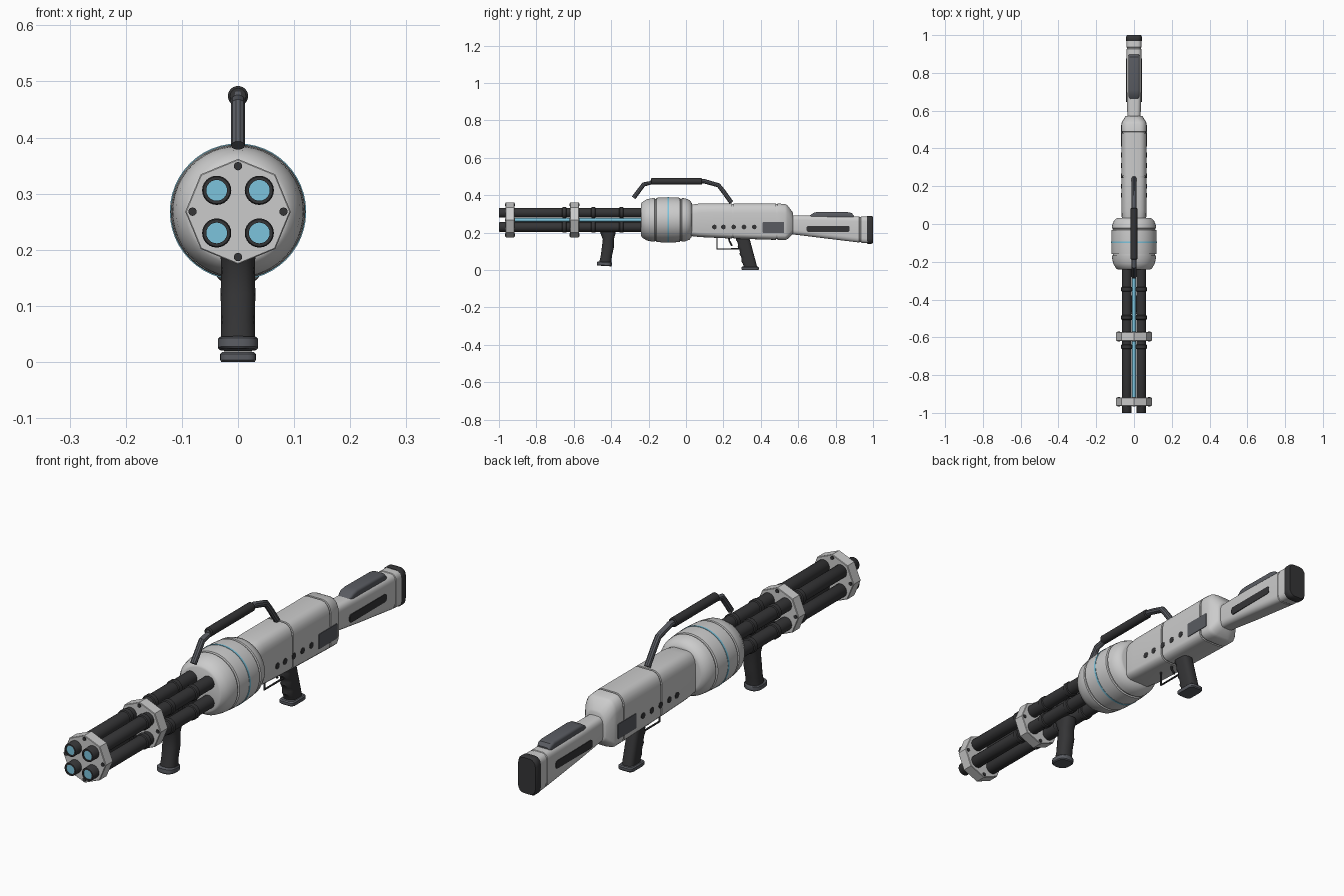
import bpy, bmesh, math
from mathutils import Vector

AX = 0.268  # height of the barrel axis


def mat(name, c):
    m = bpy.data.materials.new(name)
    m.diffuse_color = (*c, 1)
    return m


LIGHT = mat("light_shell", (0.62, 0.62, 0.64))
DARK = mat("dark_rubber", (0.035, 0.035, 0.037))
SLATE = mat("slate", (0.1, 0.105, 0.12))
BLUE = mat("blue_glow", (0.2, 0.55, 0.72))


def finish(o, m, angle=35):
    o.data.materials.append(m)
    bpy.ops.object.select_all(action='DESELECT')
    o.select_set(True)
    bpy.context.view_layer.objects.active = o
    if o.type == 'CURVE':
        bpy.ops.object.convert(target='MESH')
    bpy.ops.object.shade_smooth_by_angle(angle=math.radians(angle))
    return bpy.context.object


def loft(name, rings, m, angle=35):
    """Skin a list of equal-length point rings and cap both ends."""
    bm = bmesh.new()
    vs = [[bm.verts.new(p) for p in r] for r in rings]
    n = len(vs[0])
    for a, b in zip(vs, vs[1:]):
        for i in range(n):
            bm.faces.new((a[i], a[(i + 1) % n], b[(i + 1) % n], b[i]))
    bm.faces.new(vs[0])
    bm.faces.new(vs[-1])
    bmesh.ops.recalc_face_normals(bm, faces=bm.faces)
    me = bpy.data.meshes.new(name)
    bm.to_mesh(me)
    bm.free()
    o = bpy.data.objects.new(name, me)
    bpy.context.collection.objects.link(o)
    return finish(o, m, angle)


def turned(name, prof, m, x=0, z=AX, n=24, angle=35):
    """Lathe along y: profile of (y, radius)."""
    return loft(name, [[(x + r * math.cos(2 * math.pi * i / n), y, z + r * math.sin(2 * math.pi * i / n))
                        for i in range(n)] for y, r in prof], m, angle)


def rrect(hu, v0, v1, ru, rt, rb, n=4):
    """Rounded rectangle with elliptical corners."""
    pts = []
    for su, sv, a0 in ((1, 1, 0), (-1, 1, 90), (-1, -1, 180), (1, -1, 270)):
        rv = rt if sv > 0 else rb
        cu, cv = su * (hu - ru), (v1 - rv if sv > 0 else v0 + rv)
        for k in range(n + 1):
            a = math.radians(a0 + 90 * k / n)
            pts.append((cu + ru * math.cos(a), cv + rv * math.sin(a)))
    return pts


def body(name, stations, m, ru, rt, rb):
    """Loft along y: stations of (y, half width, z low, z high)."""
    return loft(name, [[(u, y, v) for u, v in rrect(h, a, b, ru, rt, rb)] for y, h, a, b in stations], m)


def post(name, stations, m, r=0.02, slope=0):
    """Loft along z: stations of (z, half width, y front, y back)."""
    return loft(name, [[(u, v, z + slope * (v - a)) for u, v in rrect(h, a, b, r, r, r)]
                       for z, h, a, b in stations], m)


def box(name, x, y0, y1, z0, z1, hx, r, m):
    """Rounded side plate, thin in x."""
    ring = rrect((y1 - y0) / 2, z0, z1, r, r, r)
    return loft(name, [[(x + d, (y0 + y1) / 2 + u, v) for u, v in ring] for d in (-hx, hx)], m)


def tube(name, path, r, m):
    c = bpy.data.curves.new(name, 'CURVE')
    c.dimensions = '3D'
    c.bevel_depth, c.bevel_resolution, c.use_fill_caps = r, 3, True
    s = c.splines.new('POLY')
    s.points.add(len(path) - 1)
    for p, (y, z) in zip(s.points, path):
        p.co = (0, y, z, 1)
    o = bpy.data.objects.new(name, c)
    bpy.context.collection.objects.link(o)
    return finish(o, m)


# four barrels with collars and glowing bores
for sx in (-1, 1):
    for sz in (-1, 1):
        x, z = 0.038 * sx, AX + 0.038 * sz
        prof = [(-0.985, 0.0185), (-1.0, 0.0185), (-1.0, 0.024), (-0.997, 0.026)]
        for c in (-0.65, -0.495, -0.345):
            prof += [(c - 0.012, 0.026), (c - 0.009, 0.03), (c + 0.009, 0.03), (c + 0.012, 0.026)]
        turned("barrel", prof + [(-0.22, 0.026)], DARK, x, z)
        turned("muzzle_glow", [(-0.996, 0.0185), (-0.98, 0.0185)], BLUE, x, z)
turned("energy_rod", [(-0.93, 0.01), (-0.22, 0.01)], BLUE, n=16)

# octagonal barrel clamps with bolts
for y in (-0.941, -0.596):
    turned("barrel_clamp", [(y - 0.023, 0.092), (y - 0.021, 0.094), (y + 0.021, 0.094), (y + 0.023, 0.092)],
           LIGHT, n=8, angle=20)
    for k in range(4):
        a = k * math.pi / 2
        turned("clamp_bolt", [(y - 0.026, 0.0075), (y + 0.026, 0.0075)], DARK,
               0.081 * math.cos(a), AX + 0.081 * math.sin(a), 12)

# drum housing with two grooves and a glowing band
turned("drum_housing", [(-0.24, 0.086), (-0.236, 0.094), (-0.21, 0.11), (-0.18, 0.116), (-0.168, 0.117),
                        (-0.166, 0.112), (-0.160, 0.112), (-0.158, 0.118), (-0.13, 0.12), (-0.06, 0.12),
                        (-0.032, 0.118), (-0.03, 0.112), (-0.024, 0.112), (-0.022, 0.117), (-0.005, 0.115),
                        (0.018, 0.106), (0.03, 0.092), (0.032, 0.085)], LIGHT, n=48)
turned("drum_band", [(-0.1, 0.119), (-0.1, 0.1215), (-0.092, 0.1215), (-0.092, 0.119)], BLUE, n=48)

# receiver with panel seams
st = [(0.0, 0.062, 0.185, 0.345), (0.04, 0.065, 0.18, 0.351), (0.075, 0.067, 0.176, 0.356)]
for y, lo in ((0.25, 0.168), (0.485, 0.161)):
    for d, i in ((-0.004, 0), (-0.003, 0.004), (0.003, 0.004), (0.004, 0)):
        st.append((y + d, 0.067 - i, lo + i, 0.356 - i))
st += [(0.53, 0.067, 0.16, 0.352), (0.542, 0.063, 0.165, 0.346), (0.568, 0.047, 0.19, 0.312), (0.572, 0.042, 0.195, 0.305)]
body("receiver", st, LIGHT, 0.036, 0.05, 0.025)
for s in (-1, 1):
    for y in (0.152, 0.2, 0.255, 0.31, 0.365):
        n = 16
        loft("side_vent", [[(s * x, y + 0.0125 * math.cos(2 * math.pi * i / n), 0.23 + 0.0125 * math.sin(2 * math.pi * i / n))
                            for i in range(n)] for x in (0.06, 0.0685)], DARK)
    box("side_panel", s * 0.062, 0.41, 0.525, 0.198, 0.257, 0.0075, 0.004, SLATE)
    box("stock_slot", s * 0.034, 0.645, 0.875, 0.204, 0.236, 0.0075, 0.01, DARK)

# stock, cheek rest and butt pad
body("stock", [(0.555, 0.034, 0.192, 0.292), (0.6, 0.036, 0.187, 0.292), (0.72, 0.039, 0.172, 0.29),
               (0.926, 0.04, 0.147, 0.286), (0.928, 0.038, 0.149, 0.284), (0.934, 0.038, 0.149, 0.284),
               (0.936, 0.04, 0.146, 0.286), (0.972, 0.04, 0.143, 0.285)], LIGHT, 0.02, 0.025, 0.025)
body("cheek_rest", [(0.66, 0.026, 0.27, 0.29), (0.685, 0.03, 0.265, 0.307), (0.71, 0.03, 0.265, 0.311),
                    (0.865, 0.03, 0.265, 0.309), (0.885, 0.03, 0.265, 0.305), (0.897, 0.027, 0.268, 0.292)],
     SLATE, 0.012, 0.01, 0.005)
body("butt_pad", [(0.968, 0.04, 0.142, 0.287), (0.972, 0.042, 0.14, 0.289), (0.992, 0.042, 0.14, 0.289),
                  (1.0, 0.038, 0.144, 0.285)], DARK, 0.024, 0.028, 0.028)

# carry handle
tube("carry_handle", [(-0.28, 0.386), (-0.226, 0.458), (-0.18, 0.468), (-0.18, 0.474), (0.1, 0.474),
                      (0.174, 0.453), (0.2, 0.42), (0.243, 0.36)], 0.0125, SLATE)
turned("carry_handle_grip", [(-0.188, 0.014), (-0.184, 0.018), (0.082, 0.018), (0.086, 0.014)], DARK, z=0.474)

# front grip
post("front_grip", [(0.21, 0.031, -0.462, -0.376), (0.19, 0.031, -0.455, -0.378), (0.165, 0.03, -0.445, -0.386),
                    (0.12, 0.031, -0.45, -0.386), (0.075, 0.03, -0.456, -0.396), (0.035, 0.031, -0.466, -0.4)], DARK, 0.026)
post("front_grip_base", [(0.046, 0.033, -0.47, -0.398), (0.043, 0.036, -0.476, -0.396), (0.028, 0.036, -0.477, -0.397),
                         (0.024, 0.032, -0.474, -0.4)], SLATE, 0.028, -0.06)

# rear grip with finger ridges
g = []
for k in range(13):
    z = 0.175 - k * 0.013
    t = k / 12
    bump = 0.005 if k % 3 == 1 else 0
    g.append((z, 0.025, 0.268 + 0.04 * t - bump, 0.338 + 0.042 * t))
post("rear_grip", g, DARK, 0.02)
post("rear_grip_base", [(0.018, 0.028, 0.3, 0.385), (0.014, 0.032, 0.296, 0.389), (0.004, 0.032, 0.296, 0.389),
                        (0.0, 0.03, 0.3, 0.386)], SLATE, 0.015)

# trigger and guard
tube("trigger_guard", [(0.166, 0.185), (0.166, 0.113), (0.29, 0.113)], 0.004, DARK)
tube("trigger", [(0.228, 0.18), (0.232, 0.155), (0.246, 0.13)], 0.005, DARK)
